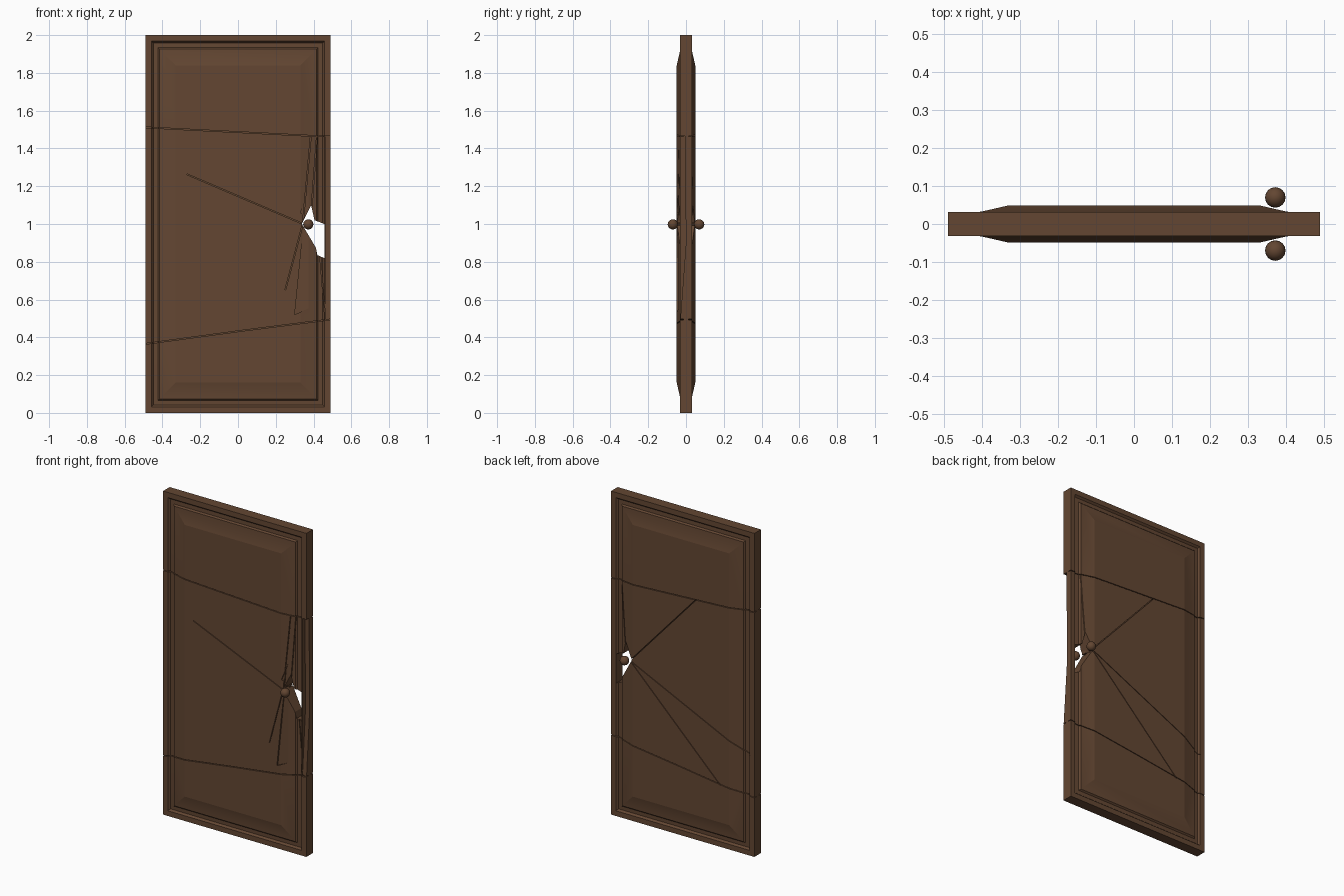
import bpy, bmesh, math
from mathutils import Vector

if "Cube" in bpy.data.objects:
    bpy.data.objects.remove(bpy.data.objects["Cube"])

wood = bpy.data.materials.new("brown_wood")
wood.diffuse_color = (0.125, 0.062, 0.032, 1)
wood.use_nodes = True
wood.node_tree.nodes["Principled BSDF"].inputs["Base Color"].default_value = wood.diffuse_color

W, H = 0.49, 2.0


def make(name, bm):
    bmesh.ops.recalc_face_normals(bm, faces=bm.faces)
    me = bpy.data.meshes.new(name)
    bm.to_mesh(me)
    bm.free()
    ob = bpy.data.objects.new(name, me)
    bpy.context.collection.objects.link(ob)
    me.materials.append(wood)
    return ob


def activate(ob):
    bpy.ops.object.select_all(action='DESELECT')
    ob.select_set(True)
    bpy.context.view_layer.objects.active = ob


def prism(pts, d):
    """Closed prism from a loop of points swept along d."""
    bm = bmesh.new()
    a = [bm.verts.new(Vector(p)) for p in pts]
    b = [bm.verts.new(Vector(p) + Vector(d)) for p in pts]
    n = len(a)
    bm.faces.new(a)
    bm.faces.new(b[::-1])
    for i in range(n):
        bm.faces.new((a[i], a[(i + 1) % n], b[(i + 1) % n], b[i]))
    return make("cutter", bm)


def cut(ob, cutter):
    m = ob.modifiers.new("cut", 'BOOLEAN')
    m.operation = 'DIFFERENCE'
    m.solver = 'EXACT'
    m.object = cutter
    activate(ob)
    bpy.ops.object.modifier_apply(modifier=m.name)
    bpy.data.objects.remove(cutter, do_unlink=True)


# door slab: rim, groove and raised panel as nested rings, front and back
profile = [(0, 0.032), (0.032, 0.032), (0.042, 0.02), (0.066, 0.022),
           (0.074, 0.031), (0.09, 0.033), (0.16, 0.049)]
steps = [(i, -y) for i, y in reversed(profile)] + profile
bm = bmesh.new()
rings = []
for i, y in steps:
    rings.append([bm.verts.new((sx * (W - i), y, i if low else H - i))
                  for sx, low in ((-1, 1), (1, 1), (1, 0), (-1, 0))])
for r, s in zip(rings, rings[1:]):
    for k in range(4):
        bm.faces.new((r[k], r[(k + 1) % 4], s[(k + 1) % 4], s[k]))
bm.faces.new(rings[0])
bm.faces.new(rings[-1])
door = make("broken_door", bm)

# splintered hole beside the knobs
hole = [(0.338, 1.0), (0.387, 1.10), (0.405, 1.02), (0.457, 1.0),
        (0.457, 0.82), (0.42, 0.835), (0.412, 0.875)]
cut(door, prism([(x, -0.1, z) for x, z in hole], (0, 0.2, 0)))

# front edge chipped away between the two long cracks
chip = [(-0.07, 1.467), (-0.006, 1.465), (0.0, 0.9), (-0.03, 0.497), (-0.07, 0.497)]
cut(door, prism([(0.462, y, z) for y, z in chip], (0.1, 0, 0)))

# shallow splinter facets above and below the hole on the front
for tri in ([(0.33, 1.06), (0.40, 1.24), (0.40, 1.02)],
            [(0.30, 0.52), (0.43, 0.58), (0.40, 0.90), (0.345, 0.97)]):
    cut(door, prism([(x, -0.1, z) for x, z in tri], (0, 0.061, 0)))


def crack(ax, az, bx, bz, side):
    a, b = Vector((ax, 0, az)), Vector((bx, 0, bz))
    d = (b - a).normalized()
    n = Vector((-d.z, 0, d.x)) * 0.0022
    pts = [p + Vector((0, side * 0.012, 0)) for p in (a - n, b - n, b + n, a + n)]
    cut(door, prism(pts, (0, side * 0.08, 0)))


# long cracks on both faces
for side in (-1, 1):
    crack(-0.5, 1.512, 0.40, 1.466, side)
    crack(0.395, 1.466, 0.5, 1.464, side)
    crack(-0.5, 0.364, 0.0, 0.432, side)
    crack(-0.002, 0.432, 0.5, 0.496, side)
    crack(0.418, 1.465, 0.39, 1.09, side)
# cracks radiating from the hole
for c in ((-0.27, 1.263, 0.345, 1.0), (0.385, 1.46, 0.343, 1.0),
          (0.343, 1.0, 0.25, 0.65), (0.435, 0.83, 0.462, 0.495)):
    crack(*c, -1)
for c in ((-0.10, 1.49, 0.345, 1.0), (-0.46, 0.62, 0.345, 0.995),
          (-0.27, 0.39, 0.342, 0.99)):
    crack(*c, 1)
activate(door)
bpy.ops.object.shade_smooth_by_angle(angle=math.radians(12))

# round knobs on both faces
for side, name in ((-1, "front_knob"), (1, "back_knob")):
    bm = bmesh.new()
    bmesh.ops.create_uvsphere(bm, u_segments=16, v_segments=10, radius=0.027)
    bmesh.ops.translate(bm, verts=bm.verts, vec=(0.372, side * 0.07, 0.998))
    knob = make(name, bm)
    activate(knob)
    bpy.ops.object.shade_smooth_by_angle(angle=math.radians(40))
